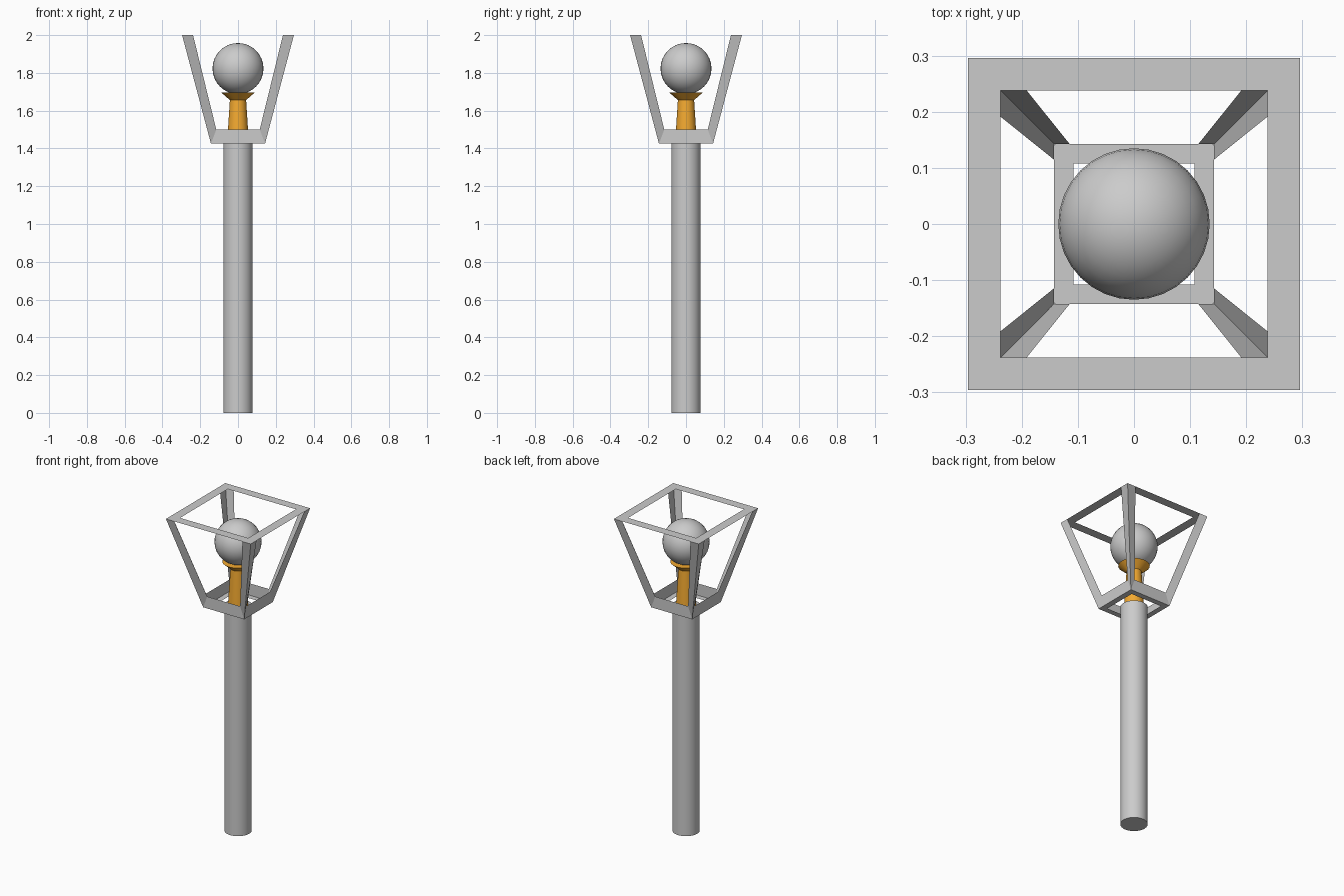
import bpy, bmesh
from math import radians, cos, sin, pi
from mathutils import Matrix

if "Cube" in bpy.data.objects:
    bpy.data.objects.remove(bpy.data.objects["Cube"])


def finish(bm, name, mat=None, smooth=True):
    bmesh.ops.remove_doubles(bm, verts=bm.verts, dist=0.0005)
    bmesh.ops.recalc_face_normals(bm, faces=bm.faces)
    mesh = bpy.data.meshes.new(name)
    bm.to_mesh(mesh)
    bm.free()
    ob = bpy.data.objects.new(name, mesh)
    bpy.context.collection.objects.link(ob)
    if mat:
        mesh.materials.append(mat)
    if smooth:
        bpy.ops.object.select_all(action='DESELECT')
        ob.select_set(True)
        bpy.context.view_layer.objects.active = ob
        bpy.ops.object.shade_smooth_by_angle(angle=radians(30))
    return ob


def lathe(name, profile, sides=32, mat=None):
    """Turned solid from (radius, height) points, capped at both ends."""
    bm = bmesh.new()
    rings = [[bm.verts.new((r * cos(2 * pi * i / sides), r * sin(2 * pi * i / sides), z))
              for i in range(sides)] for r, z in profile]
    for a, b in zip(rings, rings[1:]):
        for i in range(sides):
            j = (i + 1) % sides
            bm.faces.new((a[i], a[j], b[j], b[i]))
    bm.faces.new(rings[0][::-1])
    bm.faces.new(rings[-1])
    return finish(bm, name, mat)


orange = bpy.data.materials.new("orange")
orange.diffuse_color = (0.9, 0.4, 0.03, 1)
orange.use_nodes = True
orange.node_tree.nodes["Principled BSDF"].inputs["Base Color"].default_value = orange.diffuse_color

# Post and lamp holder
lathe("post", [(0.078, 0), (0.078, 1.425)])
lathe("lamp_holder", [(0.057, 1.425), (0.053, 1.5), (0.043, 1.656), (0.09, 1.697)], mat=orange)

# Globe
bm = bmesh.new()
bmesh.ops.create_uvsphere(bm, u_segments=32, v_segments=16, radius=0.135,
                          matrix=Matrix.Translation((0, 0, 1.823)))
finish(bm, "globe")

# Lantern frame: thin sheet strips, one side repeated four times
BOT, TOP = 0.143, 0.296          # outer half widths
BOT_IN, TOP_IN = 0.108, 0.238    # openings in the bottom and top rings
SILL = 0.115                     # half width of the side window at its sill
Z0, ZS, Z1 = 1.425, 1.5, 2.0
bm = bmesh.new()
for k in range(4):
    turn = Matrix.Rotation(k * pi / 2, 3, 'Z')

    def quad(*pts):
        bm.faces.new([bm.verts.new(turn @ Matrix.Translation(p).translation) for p in pts])

    # bottom ring, sill band, top ring
    quad((-BOT, -BOT, Z0), (BOT, -BOT, Z0), (BOT_IN, -BOT_IN, Z0), (-BOT_IN, -BOT_IN, Z0))
    quad((-BOT, -BOT, Z0), (BOT, -BOT, Z0), (SILL, -BOT, ZS), (-SILL, -BOT, ZS))
    quad((-TOP, -TOP, Z1), (TOP, -TOP, Z1), (TOP_IN, -TOP_IN, Z1), (-TOP_IN, -TOP_IN, Z1))
    # corner strips on both sides of the window
    for s in (-1, 1):
        quad((s * BOT, -BOT, Z0), (s * TOP, -TOP, Z1), (s * TOP_IN, -TOP, Z1), (s * SILL, -BOT, ZS))
finish(bm, "lantern_frame", smooth=False)
